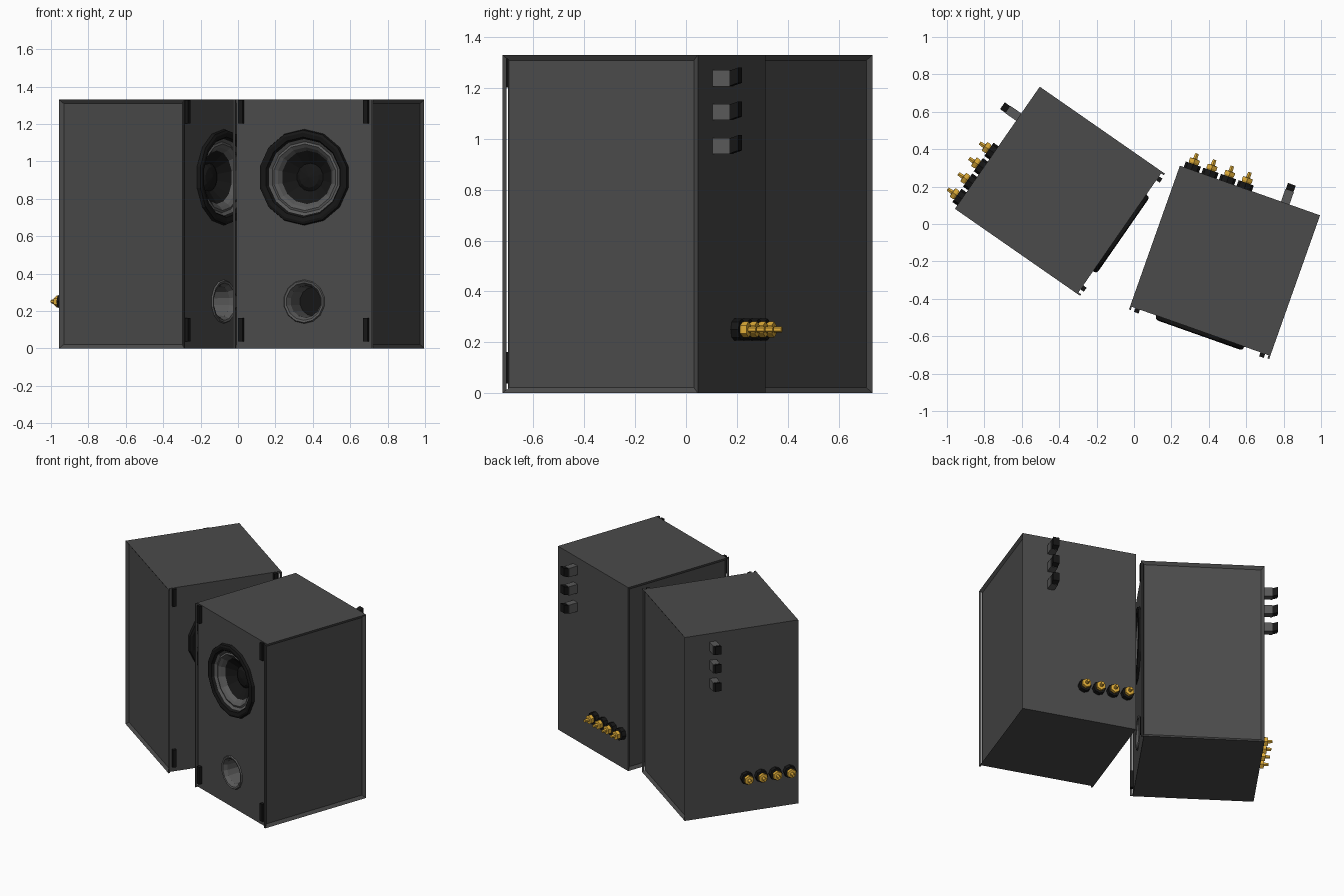
import bpy, bmesh
from math import sin, cos, pi, radians
from mathutils import Matrix

if "Cube" in bpy.data.objects:
    bpy.data.objects.remove(bpy.data.objects["Cube"])

W, D, H = 0.795, 0.815, 1.33
LIP = 0.018
FRONT = -D / 2 + LIP      # recessed front baffle plane
BACK = D / 2
parts = []                # (plain name, mesh) shared by both speakers


def material(name, rgb):
    m = bpy.data.materials.new(name)
    m.diffuse_color = (*rgb, 1)
    m.use_nodes = True
    m.node_tree.nodes["Principled BSDF"].inputs["Base Color"].default_value = m.diffuse_color
    return m


GREY = material("dark_grey", (0.07, 0.07, 0.07))
MID = material("mid_grey", (0.10, 0.10, 0.10))
BLACK = material("black", (0.008, 0.008, 0.008))
GOLD = material("gold", (0.75, 0.42, 0.04))


def finish(bm, name, mat, keep=True):
    me = bpy.data.meshes.new(name)
    bm.to_mesh(me)
    bm.free()
    me.materials.append(mat)
    if keep:
        parts.append((name, me))
    return me


def box_bm(centre, size):
    bm = bmesh.new()
    bmesh.ops.create_cube(bm, size=1, matrix=Matrix.Translation(centre) @ Matrix.Diagonal((*size, 1)))
    return bm


def lathe(name, profile, centre, side, n, mat, phase=pi / 2, keep=True):
    """Revolve (radius, distance) points around the y axis; side -1 faces front, +1 back."""
    x, y, z = centre
    bm = bmesh.new()
    rings = [[bm.verts.new((x + r * cos(phase + 2 * pi * j / n), y + side * d,
                            z + r * sin(phase + 2 * pi * j / n))) for j in range(n)]
             for r, d in profile]
    for a, b in zip(rings, rings[1:]):
        for j in range(n):
            k = (j + 1) % n
            quad = [a[j], a[k], b[k], b[j]]
            bm.faces.new(quad if side < 0 else quad[::-1])
    bmesh.ops.remove_doubles(bm, verts=bm.verts, dist=1e-5)
    return finish(bm, name, mat, keep)


# cabinet with recessed side panels
bm = box_bm((0, 0, H / 2), (W, D, H))
bm.normal_update()
sides = [f for f in bm.faces if abs(f.normal.x) > 0.9]
bmesh.ops.inset_individual(bm, faces=sides, thickness=0.03, depth=-0.015)
cabinet = finish(bm, "cabinet", GREY, False)

# cut the baffle step, driver hole and port hole
driver, port = (0, FRONT, 0.915), (0, FRONT, 0.25)
cutters = [
    finish(box_bm((0, FRONT - 0.1, H / 2), (W - 0.02, 0.2, H + 0.2)), "step_cutter", GREY, False),
    lathe("driver_cutter", [(0, -0.14), (0.215, -0.14), (0.215, 0.05), (0, 0.05)], driver, -1, 14, GREY, keep=False),
    lathe("port_cutter", [(0, -0.2), (0.1, -0.2), (0.1, 0.05), (0, 0.05)], port, -1, 14, GREY, keep=False),
]
body = bpy.data.objects.new("cabinet_source", cabinet)
bpy.context.collection.objects.link(body)
helpers = [body]
for me in cutters:
    ob = bpy.data.objects.new(me.name, me)
    bpy.context.collection.objects.link(ob)
    ob.hide_render = True
    mod = body.modifiers.new("cut", 'BOOLEAN')
    mod.operation, mod.solver, mod.object = 'DIFFERENCE', 'EXACT', ob
    helpers.append(ob)
dg = bpy.context.evaluated_depsgraph_get()
parts.append(("cabinet", bpy.data.meshes.new_from_object(body.evaluated_get(dg))))
for ob in helpers:
    bpy.data.objects.remove(ob)

# woofer
lathe("woofer_rim", [(0.257, 0), (0.252, 0.018), (0.238, 0.023), (0.215, 0.018), (0.205, 0.0)], driver, -1, 14, BLACK)
lathe("woofer_surround", [(0.205, 0.0), (0.19, -0.012), (0.178, -0.008), (0.16, -0.022), (0.143, -0.045)],
      driver, -1, 14, MID)
lathe("woofer_cone", [(0.143, -0.045), (0.075, -0.095), (0.055, -0.08), (0, -0.072)], driver, -1, 14, BLACK)

# bass port
lathe("port_flare", [(0.117, 0), (0.112, 0.008), (0.1, 0.005), (0.085, -0.02), (0.078, -0.15)], port, -1, 14, MID)
lathe("port_end", [(0.078, -0.15), (0, -0.15)], port, -1, 14, BLACK)

# grille clips in the four front corners
for sx in (-1, 1):
    for z in (0.10, 1.265):
        finish(box_bm((sx * 0.355, FRONT - 0.01, z), (0.026, 0.024, 0.125)), "grille_clip", BLACK)

# terminals on the back
for i in range(4):
    c = (-W / 2 + 0.065 + 0.1 * i, BACK, 0.25)
    lathe("terminal_base", [(0.043, 0), (0.043, 0.032), (0, 0.032)], c, 1, 8, BLACK)
    lathe("terminal_post", [(0.026, 0.03), (0.032, 0.04), (0.032, 0.06), (0.013, 0.062),
                            (0.011, 0.092), (0, 0.092)], c, 1, 6, GOLD)

# switches on the back
for z in (0.972, 1.105, 1.238):
    finish(box_bm((0.2, BACK + 0.035, z), (0.048, 0.07, 0.064)), "switch_block", MID)
    bm = box_bm((0.2, BACK + 0.088, z), (0.044, 0.036, 0.06))
    for v in bm.verts:
        if v.co.y > BACK + 0.09:
            v.co.z += 0.012
    finish(bm, "switch_cap", BLACK)

# place the two speakers
for label, x, y, ang in (("right", 0.484, -0.205, -19.5), ("left", -0.396, 0.175, 55.2)):
    for name, me in parts:
        ob = bpy.data.objects.new(f"{label}_{name}", me)
        bpy.context.collection.objects.link(ob)
        ob.matrix_world = Matrix.Translation((x, y, 0)) @ Matrix.Rotation(radians(ang), 4, 'Z')
